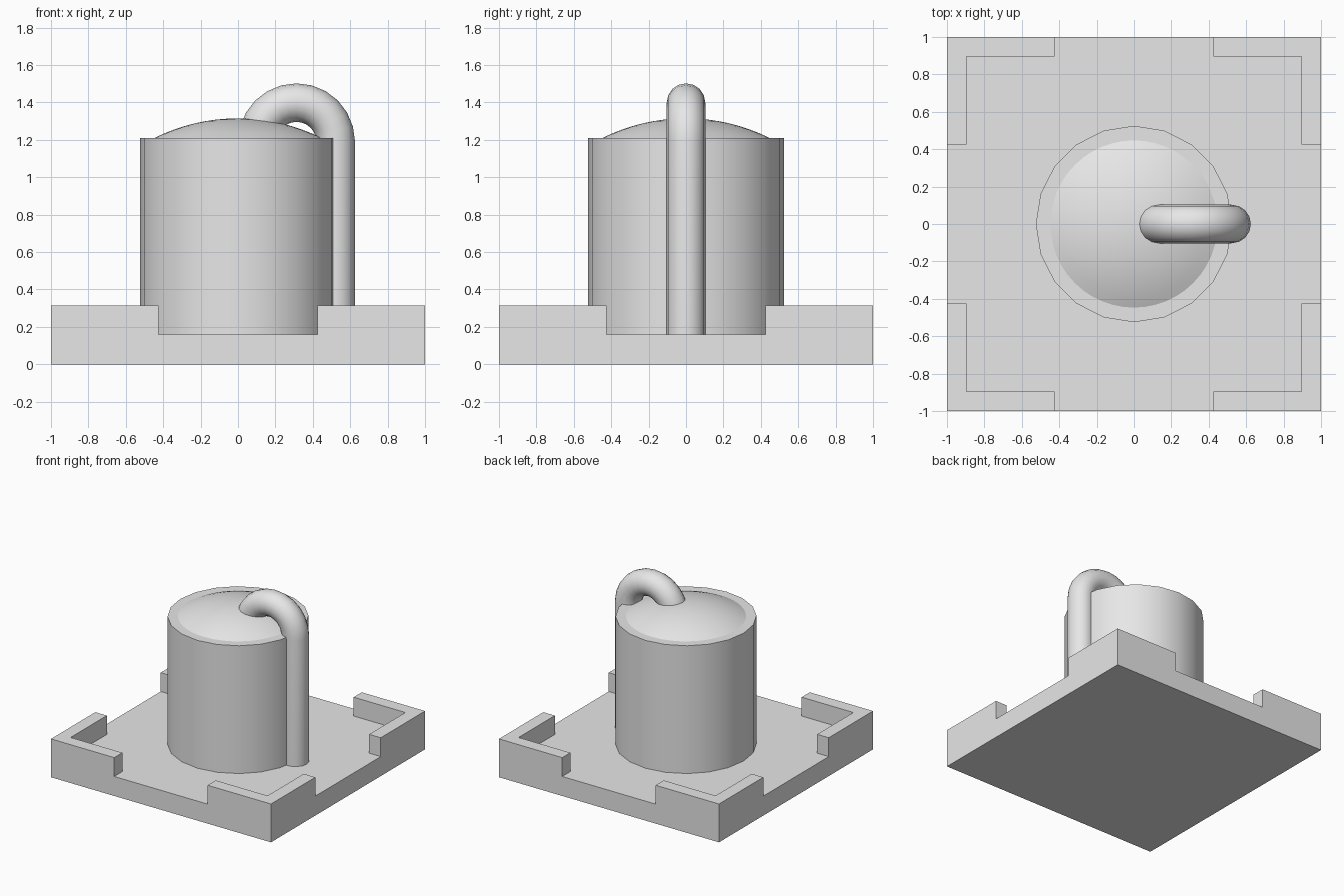
import bpy, bmesh, math
from mathutils import Vector

cube = bpy.data.objects.get("Cube")
if cube:
    bpy.data.objects.remove(cube, do_unlink=True)

GREY = (0.8, 0.8, 0.8, 1)
metal = bpy.data.materials.new("light_grey")
metal.use_nodes = True
metal.diffuse_color = GREY
metal.node_tree.nodes["Principled BSDF"].inputs["Base Color"].default_value = GREY

FLOOR, WALL_TOP, TANK_TOP = 0.16, 0.315, 1.21


def finish(obj, smooth=False):
    obj.data.materials.append(metal)
    if smooth:
        bpy.ops.object.select_all(action='DESELECT')
        obj.select_set(True)
        bpy.context.view_layer.objects.active = obj
        bpy.ops.object.shade_smooth_by_angle(angle=math.radians(30))


def add_mesh(name, bm, smooth=False):
    bmesh.ops.recalc_face_normals(bm, faces=bm.faces[:])
    mesh = bpy.data.meshes.new(name)
    bm.to_mesh(mesh)
    bm.free()
    obj = bpy.data.objects.new(name, mesh)
    bpy.context.collection.objects.link(obj)
    finish(obj, smooth)


def raise_faces(bm, faces, height):
    new = bmesh.ops.extrude_face_region(bm, geom=faces)["geom"]
    verts = [g for g in new if isinstance(g, bmesh.types.BMVert)]
    bmesh.ops.translate(bm, verts=verts, vec=(0, 0, height))
    return [g for g in new if isinstance(g, bmesh.types.BMFace)]


def lathe(name, profile, steps):
    bm = bmesh.new()
    verts = [bm.verts.new((r, 0, z)) for r, z in profile]
    edges = [bm.edges.new(pair) for pair in zip(verts, verts[1:])]
    bmesh.ops.spin(bm, geom=verts + edges, cent=(0, 0, 0), axis=(0, 0, 1),
                   angle=math.tau, steps=steps)
    bmesh.ops.remove_doubles(bm, verts=bm.verts[:], dist=0.0001)
    add_mesh(name, bm, smooth=True)


# Square base with L-shaped walls on its corners
bm = bmesh.new()
cuts = [-1, -0.895, -0.425, 0.425, 0.895, 1]
grid = [[bm.verts.new((x, y, 0)) for x in cuts] for y in cuts]
cells = [bm.faces.new((grid[j][i], grid[j][i + 1], grid[j + 1][i + 1], grid[j + 1][i]))
         for i in range(5) for j in range(5)]
top = raise_faces(bm, cells, FLOOR)
walls = []
for face in top:
    c = face.calc_center_median()
    near, far = sorted((abs(c.x), abs(c.y)))
    if far > 0.9 and near > 0.425:
        walls.append(face)
raise_faces(bm, walls, WALL_TOP - FLOOR)
bmesh.ops.recalc_face_normals(bm, faces=bm.faces[:])
bmesh.ops.dissolve_limit(bm, angle_limit=0.01, verts=bm.verts[:], edges=bm.edges[:])
add_mesh("base", bm)

# Tank body
lathe("tank", [(0, FLOOR), (0.525, FLOOR), (0.525, TANK_TOP), (0, TANK_TOP)], 20)

# Shallow domed lid, a cap of a large sphere
rim, rise = 0.447, 0.105
big = (rim ** 2 + rise ** 2) / (2 * rise)
sweep = math.asin(rim / big)
cap = [(big * math.sin(sweep * i / 8), TANK_TOP + rise - big + big * math.cos(sweep * i / 8))
       for i in range(9)]
lathe("lid", cap, 48)

# Pipe rising beside the tank and bending over into the lid
radius, bend, bend_x, bend_z = 0.103, 0.209, 0.313, 1.19
path = [Vector((bend_x + bend, 0, FLOOR))]
for i in range(13):
    a = math.pi * i / 12
    path.append(Vector((bend_x + bend * math.cos(a), 0, bend_z + bend * math.sin(a))))
curve = bpy.data.curves.new("pipe", 'CURVE')
curve.dimensions = '3D'
curve.bevel_depth = radius
curve.bevel_resolution = 6
spline = curve.splines.new('POLY')
spline.points.add(len(path) - 1)
for point, co in zip(spline.points, path):
    point.co = (*co, 1)
pipe = bpy.data.objects.new("pipe", curve)
bpy.context.collection.objects.link(pipe)
bpy.ops.object.select_all(action='DESELECT')
pipe.select_set(True)
bpy.context.view_layer.objects.active = pipe
bpy.ops.object.convert(target='MESH')
finish(bpy.context.object, smooth=True)
